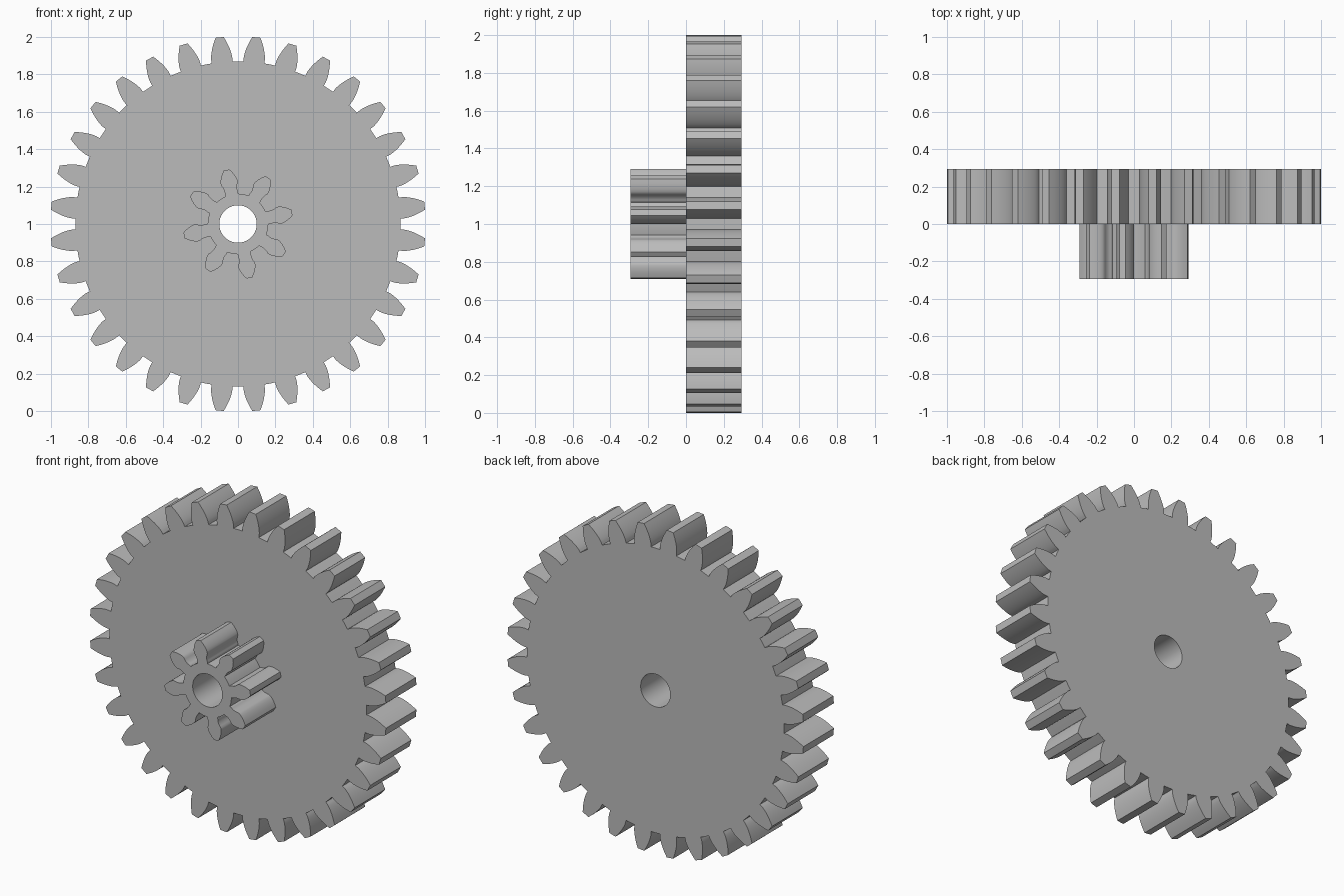
import bpy, bmesh
from math import pi, tan, acos, atan, sqrt, radians, cos, sin, hypot

if "Cube" in bpy.data.objects:
    bpy.data.objects.remove(bpy.data.objects["Cube"])

MODULE = 0.05898
PRESSURE = radians(20)
WIDTH = 5 * MODULE
BORE = 0.1

steel = bpy.data.materials.new("plain grey")
steel.use_nodes = True
grey = (0.5, 0.5, 0.5, 1)
steel.diffuse_color = grey
steel.node_tree.nodes["Principled BSDF"].inputs["Base Color"].default_value = grey


def involute(a):
    return tan(a) - a


def tooth_half_angle(r, teeth):
    """Half the angle a tooth fills at radius r: involute flank, undercut root."""
    pitch = MODULE * teeth / 2
    root = pitch - 1.25 * MODULE
    base = pitch * cos(PRESSURE)
    half = pi / (2 * teeth) + involute(PRESSURE)
    if r > base:
        half -= involute(acos(base / r))
    # path of the cutter corner, which shapes the root
    corner = MODULE * (pi / 4 - 1.25 * tan(PRESSURE))
    w = sqrt(max(r * r - root * root, 0))
    gap = atan(w / root) + (corner - w) / pitch
    return min(half, pi / teeth - gap)


def gear_outline(teeth, phase, steps=16):
    root = MODULE * (teeth / 2 - 1.25)
    tip = MODULE * (teeth / 2 + 1)
    radii = [root + (tip - root) * (i / steps) ** 2 for i in range(steps + 1)]
    flank = [(r, tooth_half_angle(r, teeth)) for r in radii]
    tooth = [(r, -a) for r, a in flank] + [(tip, 0)] + [(r, a) for r, a in reversed(flank)]
    tooth.append((root, pi / teeth))
    return [(r * cos(a + phase + k * 2 * pi / teeth), r * sin(a + phase + k * 2 * pi / teeth))
            for k in range(teeth) for r, a in tooth]


def make_gear(name, teeth, phase, y_front):
    bm = bmesh.new()
    circle = [(BORE * cos(2 * pi * i / 64), BORE * sin(2 * pi * i / 64)) for i in range(64)]
    edges = []
    for loop in (gear_outline(teeth, phase), circle):
        verts = [bm.verts.new((x, y_front, z + 1)) for x, z in loop]
        edges += [bm.edges.new((a, verts[i - 1])) for i, a in enumerate(verts)]
    # front face with its bore, pushed back to full width
    bmesh.ops.triangle_fill(bm, edges=edges, use_beauty=True)
    back = bmesh.ops.extrude_face_region(bm, geom=bm.faces[:], use_keep_orig=True)
    moved = [v for v in back["geom"] if isinstance(v, bmesh.types.BMVert)]
    bmesh.ops.translate(bm, verts=moved, vec=(0, WIDTH, 0))
    bmesh.ops.recalc_face_normals(bm, faces=bm.faces[:])
    mesh = bpy.data.meshes.new(name)
    bm.to_mesh(mesh)
    bm.free()
    mesh.materials.append(steel)
    gear = bpy.data.objects.new(name, mesh)
    bpy.context.collection.objects.link(gear)
    bpy.ops.object.select_all(action="DESELECT")
    gear.select_set(True)
    bpy.context.view_layer.objects.active = gear
    bpy.ops.object.shade_smooth_by_angle(angle=radians(30))


# large wheel behind, small pinion in front, sharing one bore
make_gear("large_gear_wheel", 32, pi / 32, 0)
make_gear("small_pinion", 8, radians(12), -WIDTH)
